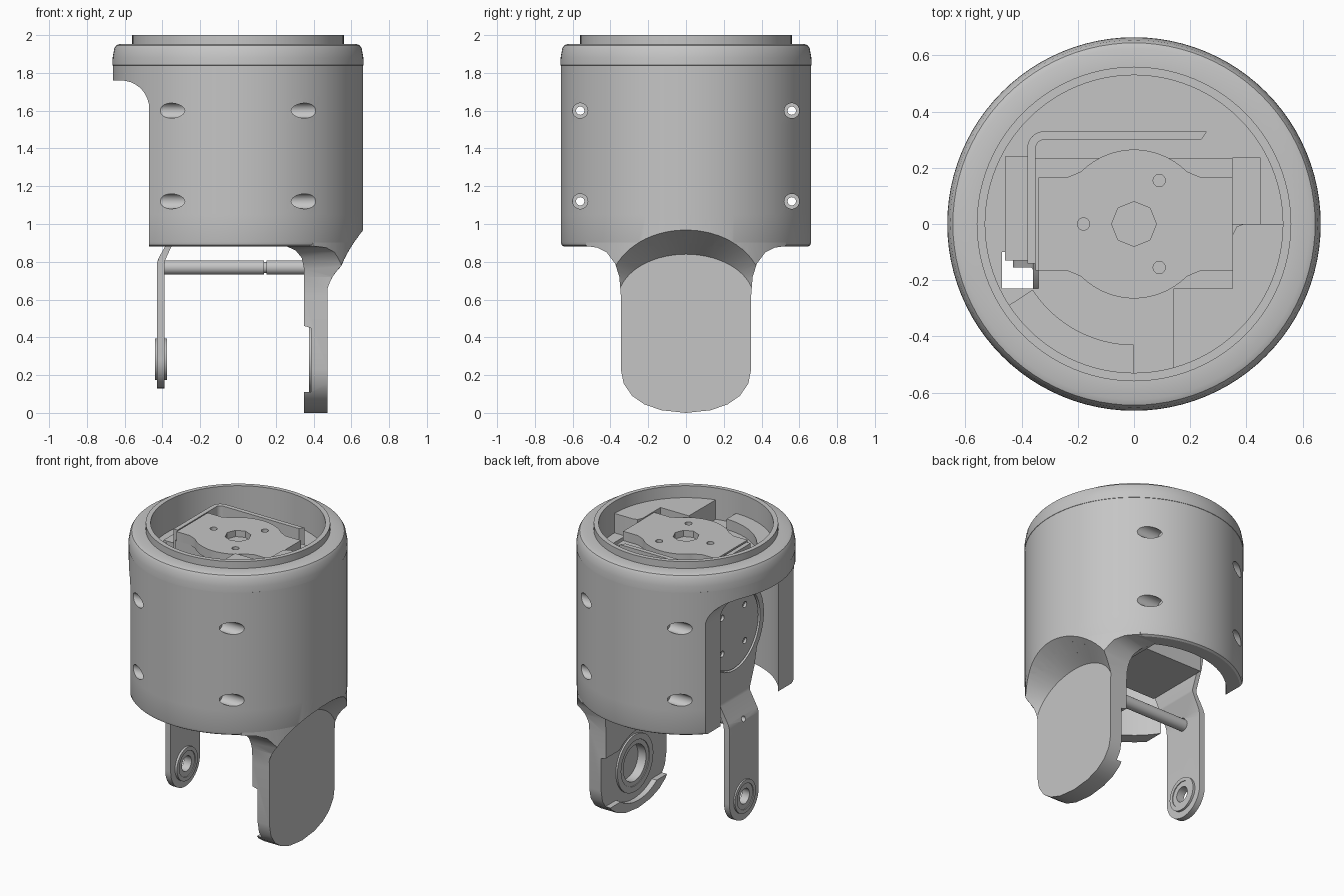
import bpy, bmesh
from math import pi, sin, cos, radians
from mathutils import Matrix

if "Cube" in bpy.data.objects:
    bpy.data.objects.remove(bpy.data.objects["Cube"], do_unlink=True)

grey = bpy.data.materials.new("plain_grey")
grey.use_nodes = True
colour = (0.56, 0.56, 0.56, 1)
grey.diffuse_color = colour
grey.node_tree.nodes["Principled BSDF"].inputs["Base Color"].default_value = colour

AXES = {"x": lambda a, b, c: (c, a, b), "y": lambda a, b, c: (a, c, b), "z": lambda a, b, c: (a, b, c)}


def finish(name, bm):
    bmesh.ops.remove_doubles(bm, verts=bm.verts, dist=1e-5)
    bmesh.ops.recalc_face_normals(bm, faces=bm.faces)
    mesh = bpy.data.meshes.new(name)
    bm.to_mesh(mesh)
    bm.free()
    mesh.materials.append(grey)
    ob = bpy.data.objects.new(name, mesh)
    bpy.context.collection.objects.link(ob)
    return ob


def prism(name, pts, axis, lo, hi, end=None):
    """Extrude a 2D outline along an axis, optionally towards another outline."""
    bm = bmesh.new()
    place = AXES[axis]
    ends = [[bm.verts.new(place(a, b, c)) for a, b in p] for p, c in ((pts, lo), (end or pts, hi))]
    bm.faces.new(ends[0])
    bm.faces.new(ends[1])
    for i in range(len(pts)):
        j = (i + 1) % len(pts)
        bm.faces.new((ends[0][i], ends[0][j], ends[1][j], ends[1][i]))
    return finish(name, bm)


def box(name, x, y, z):
    return prism(name, [(x[0], y[0]), (x[1], y[0]), (x[1], y[1]), (x[0], y[1])], "z", *z)


def arc(a, b, r, start, end, n=24, stretch=1):
    angles = [radians(start + (end - start) * i / n) for i in range(n + 1)]
    return [(a + stretch * r * cos(t), b + r * sin(t)) for t in angles]


def rod(name, axis, a, b, r, lo, hi, n=32, stretch=1):
    return prism(name, arc(a, b, r, 0, 360 - 360 / n, n - 1, stretch), axis, lo, hi)


def lathe(name, profile, steps=96):
    """Turn a closed radius-height profile about z."""
    bm = bmesh.new()
    vs = [bm.verts.new((r, 0, z)) for r, z in profile]
    es = [bm.edges.new((vs[i], vs[(i + 1) % len(vs)])) for i in range(len(vs))]
    bmesh.ops.spin(bm, geom=vs + es, cent=(0, 0, 0), axis=(0, 0, 1), angle=2 * pi, steps=steps)
    return finish(name, bm)


def combine(ob, other, op="DIFFERENCE"):
    mod = ob.modifiers.new("cut", "BOOLEAN")
    mod.operation, mod.solver, mod.object = op, "EXACT", other
    bpy.context.view_layer.objects.active = ob
    bpy.ops.object.modifier_apply(modifier=mod.name)
    bpy.data.objects.remove(other, do_unlink=True)


def ring(name, z, outer, inner, lo, hi):
    """Flat ring facing x, centred on y = 0."""
    ob = lathe(name, [(inner, lo), (outer, lo), (outer, hi), (inner, hi)], 40)
    ob.data.transform(Matrix.Translation((0, 0, z)) @ Matrix.Rotation(pi / 2, 4, "Y"))
    return ob


# Housing: turned shell with rim, sunken floor and a fine seam
shell = lathe("housing", [
    (0.56, 0.88), (0.645, 0.88), (0.658, 0.888), (0.663, 0.905), (0.663, 1.05), (0.663, 1.19),
    (0.663, 1.53), (0.663, 1.68), (0.663, 1.84), (0.665, 1.841), (0.664, 1.88), (0.655, 1.93),
    (0.645, 1.946), (0.625, 1.954), (0.56, 1.954), (0.56, 2.0), (0.53, 2.0), (0.53, 1.79),
    (0.05, 1.79), (0.05, 1.74), (0.56, 1.74)])

# Side opening with a curved upper corner
combine(shell, prism("opening_cutter", [(-0.8, 1.76), (-0.62, 1.76)] + arc(-0.62, 1.61, 0.15, 80, 0, 8)
                     + [(-0.47, 0.5), (-0.8, 0.5)], "y", -0.8, 0.8))

# Gaps through the floor beside the motors
combine(shell, box("gap_cutter", (-0.47, -0.34), (-0.23, -0.1), (1.6, 1.9)))
combine(shell, box("notch_cutter", (0.3, 0.45), (0.0, 0.235), (1.6, 1.9)))

# Arched scoop that blends the housing into the flat face of the wide leg
inner_arch = [(0.36, -0.1)] + arc(0, 0.6, 0.24, 0, 180, 32, 1.5) + [(-0.36, -0.1)]
outer_arch = [(0.87, -0.1)] + arc(0, 0.6, 0.462, 0, 180, 32, 1.88) + [(-0.87, -0.1)]


def scoop(ob):
    combine(ob, prism("scoop_cutter", inner_arch, "x", 0.475, 0.8, outer_arch))


scoop(shell)

# Cross screw holes with wide outer ends
for y in (-0.56, 0.56):
    for z in (1.12, 1.6):
        combine(shell, rod("hole_cutter", "x", y, z, 0.022, -0.8, 0.8, 20))
        for x in (-0.8, 0.25):
            combine(shell, rod("hole_cutter", "x", y, z, 0.04, x, x + 0.55, 28))

# Wide leg: side profile crossed with the front outline
leg = prism("wide_leg", [
    (0.7, 0.98), (0.7, 0), (0.35, 0), (0.35, 0.11), (0.387, 0.11), (0.387, 0.45), (0.35, 0.46),
    (0.35, 0.76), (0.338, 0.82), (0.305, 0.86), (0.25, 0.885), (0.25, 0.98)], "y", -0.7, 0.7)
half = [(0.13, 0.014), (0.22, 0.045), (0.285, 0.09), (0.33, 0.155), (0.345, 0.23), (0.345, 0.62),
        (0.353, 0.72), (0.375, 0.79), (0.42, 0.85), (0.47, 0.875), (0.53, 0.883), (0.53, 0.92)]
outline = [(0, 0)] + half + [(-y, z) for y, z in reversed(half)]
combine(leg, prism("outline_cutter", outline, "x", 0.1, 0.9), "INTERSECT")
combine(leg, rod("round_cutter", "z", 0, 0, 0.662, -0.2, 1.3, 96), "INTERSECT")
scoop(leg)
combine(leg, rod("recess_cutter", "x", 0, 0.29, 0.24, 0.2, 0.387, 48, 1.2))
combine(leg, rod("bearing_cutter", "x", 0, 0.29, 0.12, 0.3, 0.44, 40))
ring("wide_leg_bearing", 0.29, 0.19, 0.15, 0.375, 0.39)
ring("wide_leg_inner_bearing", 0.29, 0.15, 0.12, 0.38, 0.40)

# Narrow leg: bent strip growing into a round motor plate
strip = prism("narrow_leg", [
    (-0.43, 0.1), (-0.43, 0.79), (-0.42, 0.82), (-0.365, 0.92), (-0.36, 0.94), (-0.36, 1.7),
    (-0.33, 1.7), (-0.33, 0.93), (-0.385, 0.81), (-0.39, 0.77), (-0.39, 0.1)], "y", -0.5, 0.5)
combine(strip, prism("strip_cutter", arc(0, 0.285, 0.155, 180, 360) + [(0.155, 0.92), (0.21, 1.06)]
                     + arc(0, 1.38, 0.31, -40, 220, 36) + [(-0.21, 1.06), (-0.155, 0.92)],
                     "x", -0.7, 0.1), "INTERSECT")
combine(strip, rod("bore_cutter", "x", 0, 0.285, 0.06, -0.6, -0.2))
combine(strip, rod("pin_cutter", "x", 0, 0.8, 0.018, -0.6, -0.36, 16))
combine(strip, rod("disc_cutter", "x", 0, 1.38, 0.27, -0.6, -0.2, 48))
ring("narrow_leg_bearing", 0.285, 0.11, 0.085, -0.44, -0.375)
ring("narrow_leg_inner_bearing", 0.285, 0.085, 0.05, -0.435, -0.38)

# Motor output disc with screw holes
disc = rod("side_motor_disc", "x", 0, 1.38, 0.262, -0.352, -0.32, 48)
for i in range(4):
    a = pi / 4 + i * pi / 2
    combine(disc, rod("screw_cutter", "x", 0.17 * cos(a), 1.38 + 0.17 * sin(a), 0.02, -0.4, -0.335, 16))

# Cross rod in two lengths
rod("cross_rod_long", "x", 0, 0.77, 0.038, -0.39, 0.138)
rod("cross_rod_short", "x", 0, 0.77, 0.038, 0.15, 0.36)
rod("cross_rod_core", "x", 0, 0.77, 0.03, 0.13, 0.16)

# Motors
box("side_motor", (-0.325, 0.32), (-0.2, 0.24), (1.02, 1.58))
box("top_motor", (-0.35, 0.35), (-0.165, 0.235), (1.58, 1.85))
plate = prism("top_motor_plate", [
    (-0.34, -0.165), (-0.24, -0.165)] + arc(0, 0, 0.265, 225, 315) + [(0.24, -0.165), (0.35, -0.165),
    (0.35, 0.165), (0.24, 0.165)] + arc(0, 0, 0.265, 45, 135) + [(-0.24, 0.165), (-0.34, 0.165)],
    "z", 1.85, 1.912)
combine(plate, rod("hub_cutter", "z", 0, 0, 0.08, 1.87, 2.0, 8))
for x, y in ((0.09, 0.155), (0.09, -0.155), (-0.18, 0)):
    combine(plate, rod("screw_cutter", "z", x, y, 0.022, 1.87, 2.0, 20))

# Angled bracket around the top motor
prism("motor_bracket", [(-0.38, -0.14), (-0.38, 0.26)] + arc(-0.32, 0.27, 0.06, 180, 90, 8)
      + [(0.26, 0.33), (0.24, 0.3)] + arc(-0.32, 0.27, 0.03, 90, 180, 8) + [(-0.35, -0.14)], "z", 1.76, 1.91)
box("bracket_foot", (-0.46, -0.38), (-0.13, 0.24), (1.75, 1.81))

# Raised floor blocks inside the rim
prism("floor_block", [(0.14, -0.23), (0.35, -0.23), (0.35, -0.04), (0.365, -0.01), (0.39, 0)]
      + arc(0, 0, 0.535, 0, -75, 30), "z", 1.78, 1.92)
prism("floor_step", arc(0, 0, 0.43, 213, 270) + arc(0, 0, 0.535, 270, 213), "z", 1.78, 1.86)

# Smooth shading with crisp edges
bpy.ops.object.select_all(action="DESELECT")
for ob in bpy.context.collection.objects:
    if ob.type == "MESH" and ob.data.materials and ob.data.materials[0] == grey:
        ob.select_set(True)
        bpy.context.view_layer.objects.active = ob
bpy.ops.object.shade_smooth_by_angle(angle=radians(30))
